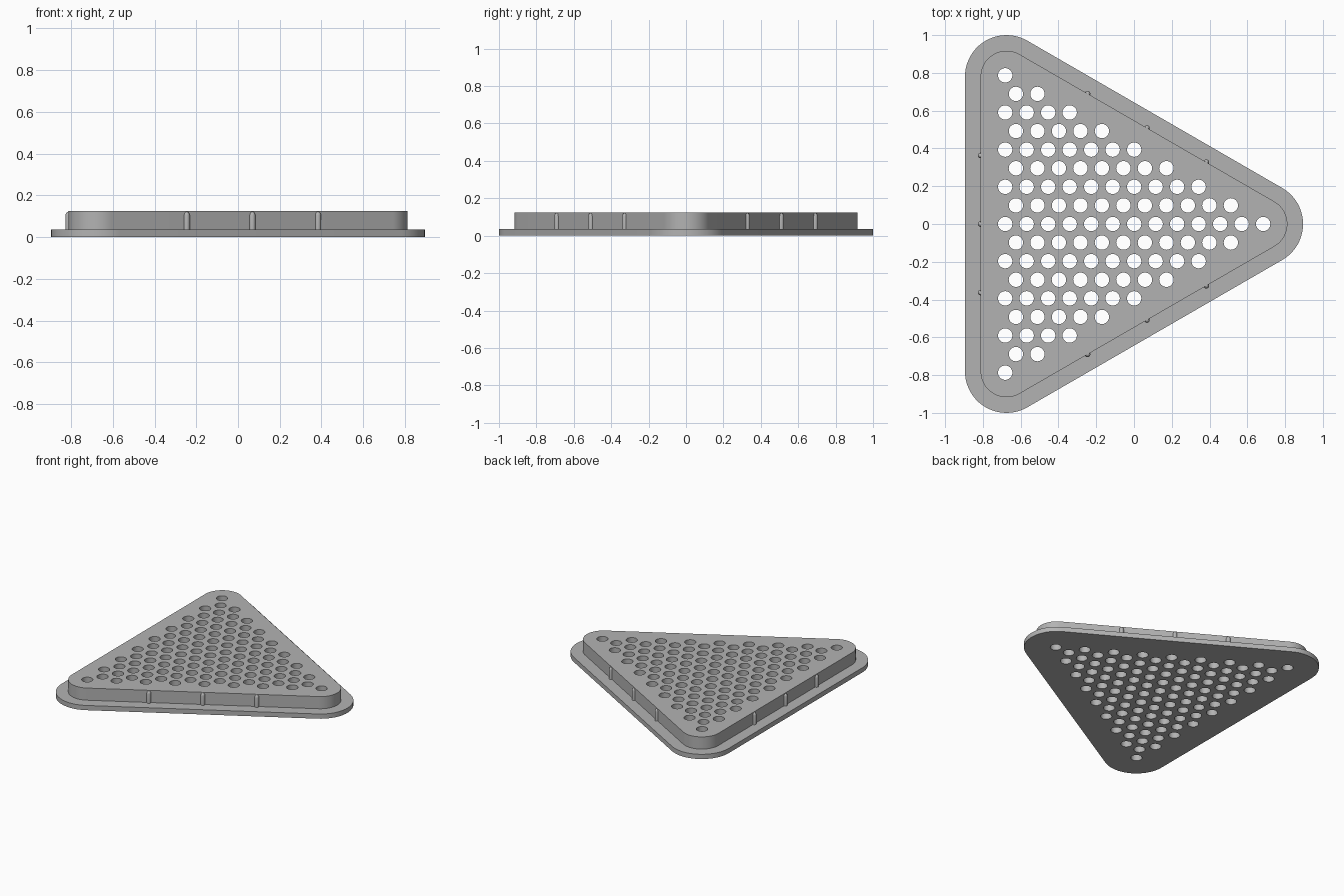
import bpy, bmesh, math
from mathutils import Vector, Matrix

if "Cube" in bpy.data.objects:
    bpy.data.objects.remove(bpy.data.objects["Cube"])

grey = bpy.data.materials.new("grey plastic")
grey.diffuse_color = (0.45, 0.45, 0.45, 1)
grey.use_nodes = True
grey.node_tree.nodes["Principled BSDF"].inputs["Base Color"].default_value = grey.diffuse_color

CORNERS = [(0.675, 0.0), (-0.675, 0.78), (-0.675, -0.78)]
CENTROID = Vector((-0.225, 0, 0))


def make_object(name, bm):
    mesh = bpy.data.meshes.new(name)
    bmesh.ops.recalc_face_normals(bm, faces=bm.faces)
    bm.to_mesh(mesh)
    bm.free()
    mesh.materials.append(grey)
    obj = bpy.data.objects.new(name, mesh)
    bpy.context.collection.objects.link(obj)
    return obj


def smooth(obj):
    bpy.ops.object.select_all(action='DESELECT')
    obj.select_set(True)
    bpy.context.view_layer.objects.active = obj
    bpy.ops.object.shade_smooth_by_angle(angle=math.radians(35))


def rounded_triangle(radius, z, steps=20):
    points = []
    for i, (cx, cy) in enumerate(CORNERS):
        for s in range(steps + 1):
            a = math.radians(-60 + 120 * i + 120 * s / steps)
            points.append((cx + radius * math.cos(a), cy + radius * math.sin(a), z))
    return points


# Stepped body: wide flange below a narrower raised plate
bm = bmesh.new()
rings = [[bm.verts.new(p) for p in rounded_triangle(r, z)]
         for r, z in ((0.22, 0), (0.22, 0.035), (0.137, 0.035), (0.137, 0.125))]
n = len(rings[0])
for low, high in zip(rings, rings[1:]):
    for i in range(n):
        j = (i + 1) % n
        bm.faces.new((low[i], low[j], high[j], high[i]))
bm.faces.new(rings[0][::-1])
bm.faces.new(rings[-1])
body = make_object("perforated_plate", bm)

# Staggered grid of through holes
bm = bmesh.new()
for row in range(-8, 9):
    for col in range(abs(row) % 2, 24 - 3 * abs(row) + 1, 2):
        place = Matrix.Translation((-0.682 + 0.0569 * col, 0.0984 * row, 0.06))
        bmesh.ops.create_cone(bm, cap_ends=True, segments=32, radius1=0.038,
                              radius2=0.038, depth=0.4, matrix=place)
cutter = make_object("hole_cutter", bm)
boolean = body.modifiers.new("holes", 'BOOLEAN')
boolean.object = cutter
boolean.operation = 'DIFFERENCE'
boolean.solver = 'EXACT'
bpy.context.view_layer.objects.active = body
bpy.ops.object.modifier_apply(modifier="holes")
bpy.data.objects.remove(cutter, do_unlink=True)
smooth(body)

# Round-topped grip ribs, three on each side wall
PROFILE = [(0.015, 0.033), (0.015, 0.104), (0.013, 0.112), (0.008, 0.119), (0.0, 0.122)]
bm = bmesh.new()
for side in range(3):
    turn = Matrix.Rotation(math.radians(120 * side), 4, 'Z')
    for offset in (-0.363, 0, 0.363):
        centre = CENTROID + turn @ Vector((-0.45 - 0.137, offset, 0))
        loops = [[bm.verts.new(centre + Vector((r * math.cos(k * math.tau / 16),
                                                r * math.sin(k * math.tau / 16), z)))
                  for k in range(16)] for r, z in PROFILE[:-1]]
        tip = bm.verts.new(centre + Vector((0, 0, PROFILE[-1][1])))
        for low, high in zip(loops, loops[1:]):
            for k in range(16):
                m = (k + 1) % 16
                bm.faces.new((low[k], low[m], high[m], high[k]))
        for k in range(16):
            bm.faces.new((loops[-1][k], loops[-1][(k + 1) % 16], tip))
        bm.faces.new(loops[0][::-1])
smooth(make_object("grip_ribs", bm))
